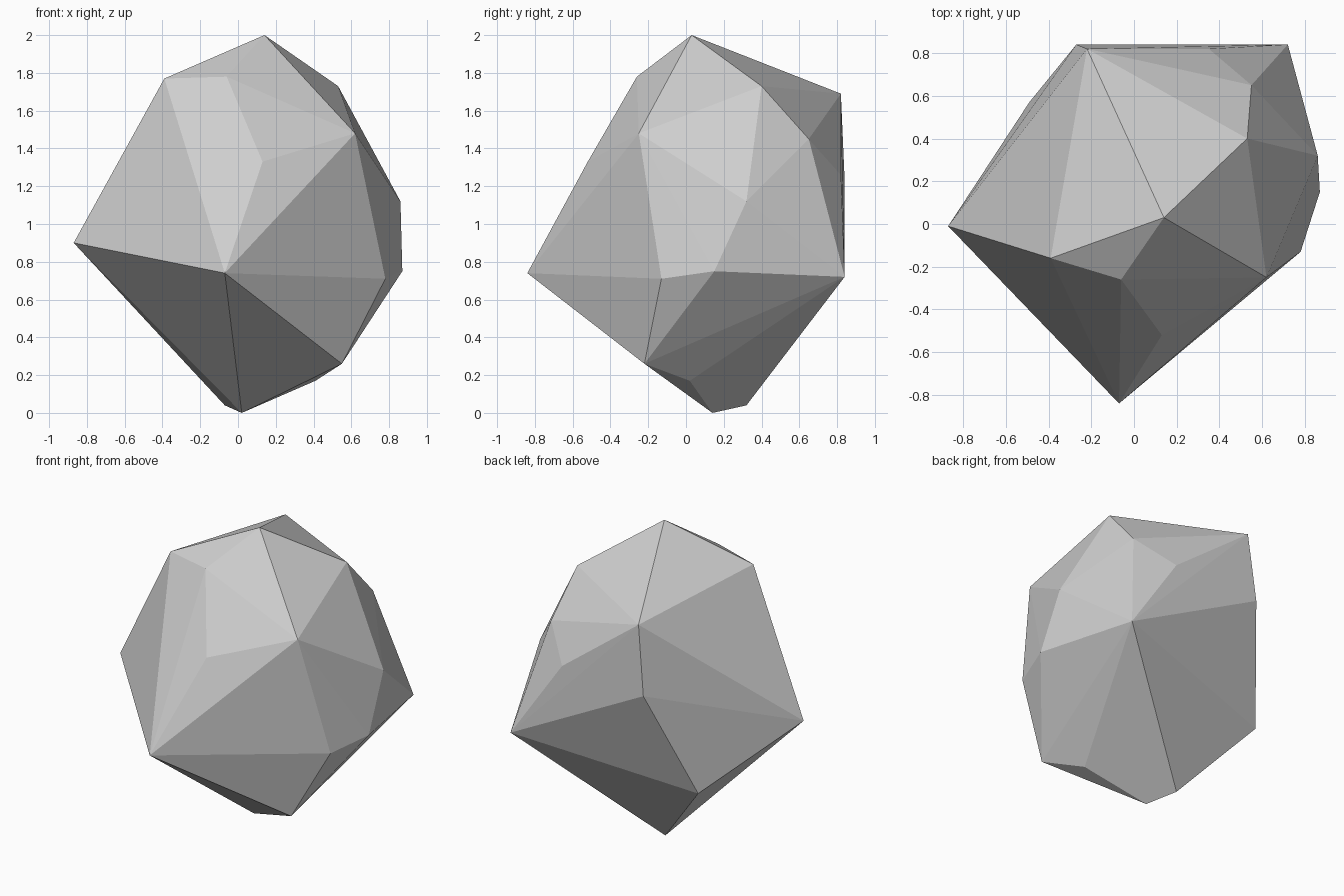
import bpy
import bmesh

# Remove the default cube
default_cube = bpy.data.objects.get("Cube")
if default_cube:
    bpy.data.objects.remove(default_cube, do_unlink=True)


def flat_material(name, colour):
    """Make a plain matte material of one colour."""
    material = bpy.data.materials.new(name)
    material.use_nodes = True
    material.diffuse_color = colour
    shader = material.node_tree.nodes["Principled BSDF"]
    shader.inputs["Base Color"].default_value = colour
    shader.inputs["Roughness"].default_value = 1
    return material


def convex_rock(name, corners, material):
    """Wrap a tight, flat-faced shell around the corner points."""
    bm = bmesh.new()
    for corner in corners:
        bm.verts.new(corner)
    bmesh.ops.convex_hull(bm, input=bm.verts[:], use_existing_faces=False)
    loose = [v for v in bm.verts if not v.link_faces]
    bmesh.ops.delete(bm, geom=loose, context="VERTS")
    bmesh.ops.recalc_face_normals(bm, faces=bm.faces[:])
    for face in bm.faces:
        face.smooth = False
    mesh = bpy.data.meshes.new(name)
    bm.to_mesh(mesh)
    bm.free()
    mesh.materials.append(material)
    rock = bpy.data.objects.new(name, mesh)
    bpy.context.collection.objects.link(rock)
    return rock


# Peak and the upper shoulders around it
crown = [
    (.14, .03, 2), (-.39, -.16, 1.77), (-.06, -.26, 1.78),
    (.62, -.25, 1.48), (.53, .4, 1.73), (.55, .65, 1.45),
    (-.22, .82, 1.69),
]

# Widest corners around the waist
waist = [
    (-.87, -.01, .9), (-.07, -.84, .74), (.13, -.52, 1.33),
    (.78, -.13, .71), (.87, .15, .75), (.86, .32, 1.12),
    (.72, .84, .72), (.35, .82, 1.26), (-.27, .84, 1.23),
]

# Tapered underside
base = [
    (.55, -.22, .26), (.41, .02, .17), (.02, .14, 0),
    (-.07, .32, .04), (-.49, .57, .53),
]

stone_grey = flat_material("stone grey", (.62, .62, .62, 1))
convex_rock("rock", crown + waist + base, stone_grey)
